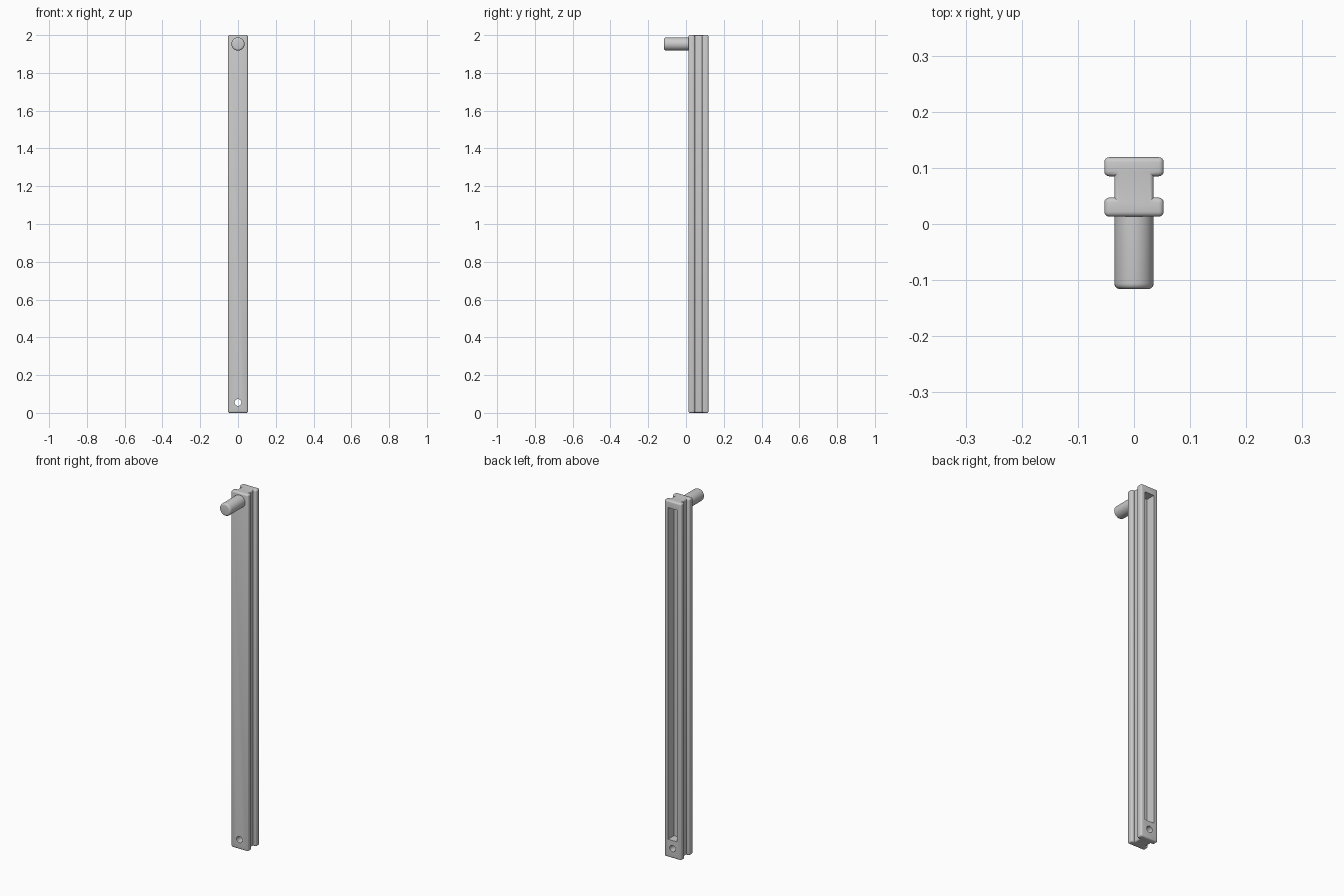
import bpy, bmesh, math
from mathutils import Matrix

cube = bpy.data.objects.get("Cube")
if cube:
    bpy.data.objects.remove(cube, do_unlink=True)

grey = bpy.data.materials.new("plain_grey")
grey.use_nodes = True
colour = (0.6, 0.6, 0.6, 1)
grey.diffuse_color = colour
grey.node_tree.nodes["Principled BSDF"].inputs["Base Color"].default_value = colour


def make_object(name, bm):
    bmesh.ops.recalc_face_normals(bm, faces=bm.faces)
    mesh = bpy.data.meshes.new(name)
    bm.to_mesh(mesh)
    bm.free()
    mesh.materials.append(grey)
    obj = bpy.data.objects.new(name, mesh)
    bpy.context.collection.objects.link(obj)
    return obj


def cylinder(bm, radius, y0, y1, z, sides=32):
    place = Matrix.Translation((0, (y0 + y1) / 2, z)) @ Matrix.Rotation(math.pi / 2, 4, "X")
    bmesh.ops.create_cone(bm, cap_ends=True, segments=sides, radius1=radius,
                          radius2=radius, depth=y1 - y0, matrix=place)


def smooth(obj):
    bpy.ops.object.select_all(action="DESELECT")
    obj.select_set(True)
    bpy.context.view_layer.objects.active = obj
    bpy.ops.object.shade_smooth_by_angle(angle=math.radians(35))


# Bar: an I-shaped section drawn up the full height
half = [(0.053, 0.013), (0.053, 0.047), (0.035, 0.047),
        (0.035, 0.085), (0.053, 0.085), (0.053, 0.119)]
section = half + [(-x, y) for x, y in reversed(half)]
bm = bmesh.new()
face = bm.faces.new([bm.verts.new((x, y, 0)) for x, y in section])
top = bmesh.ops.extrude_face_region(bm, geom=[face])["geom"]
for v in top:
    if isinstance(v, bmesh.types.BMVert):
        v.co.z = 2
bmesh.ops.recalc_face_normals(bm, faces=bm.faces)
# Round every outward edge, leave the inner groove corners crisp
rounded = [e for e in bm.edges if e.calc_face_angle_signed() > 0.1]
bmesh.ops.bevel(bm, geom=rounded, offset=0.01, segments=4, profile=0.5,
                affect="EDGES", clamp_overlap=True)
bar = make_object("slotted_bar", bm)

# Cutters: long pocket in the back and pin hole near the foot
bm = bmesh.new()
bmesh.ops.create_cube(bm, size=1, matrix=Matrix.Translation((0, 0.118, 1.03))
                      @ Matrix.Diagonal((0.056, 0.104, 1.86, 1)))
pocket = make_object("pocket_cutter", bm)
bm = bmesh.new()
cylinder(bm, 0.018, -0.05, 0.2, 0.055)
hole = make_object("hole_cutter", bm)
for cutter in (pocket, hole):
    cutter.hide_render = True
    cutter.hide_set(True)
    cut = bar.modifiers.new(cutter.name, "BOOLEAN")
    cut.operation = "DIFFERENCE"
    cut.solver = "EXACT"
    cut.object = cutter

# Bake the cuts so no helper remains
mesh = bpy.data.meshes.new_from_object(bar.evaluated_get(bpy.context.evaluated_depsgraph_get()))
bar.modifiers.clear()
bar.data = mesh
for cutter in (pocket, hole):
    bpy.data.objects.remove(cutter, do_unlink=True)
smooth(bar)

# Handle peg near the top, with a rounded tip
bm = bmesh.new()
cylinder(bm, 0.035, -0.116, 0.016, 1.953)
tip = [e for e in bm.edges if all(v.co.y < -0.11 for v in e.verts)]
bmesh.ops.bevel(bm, geom=tip, offset=0.01, segments=4, profile=0.5, affect="EDGES")
smooth(make_object("handle_peg", bm))
